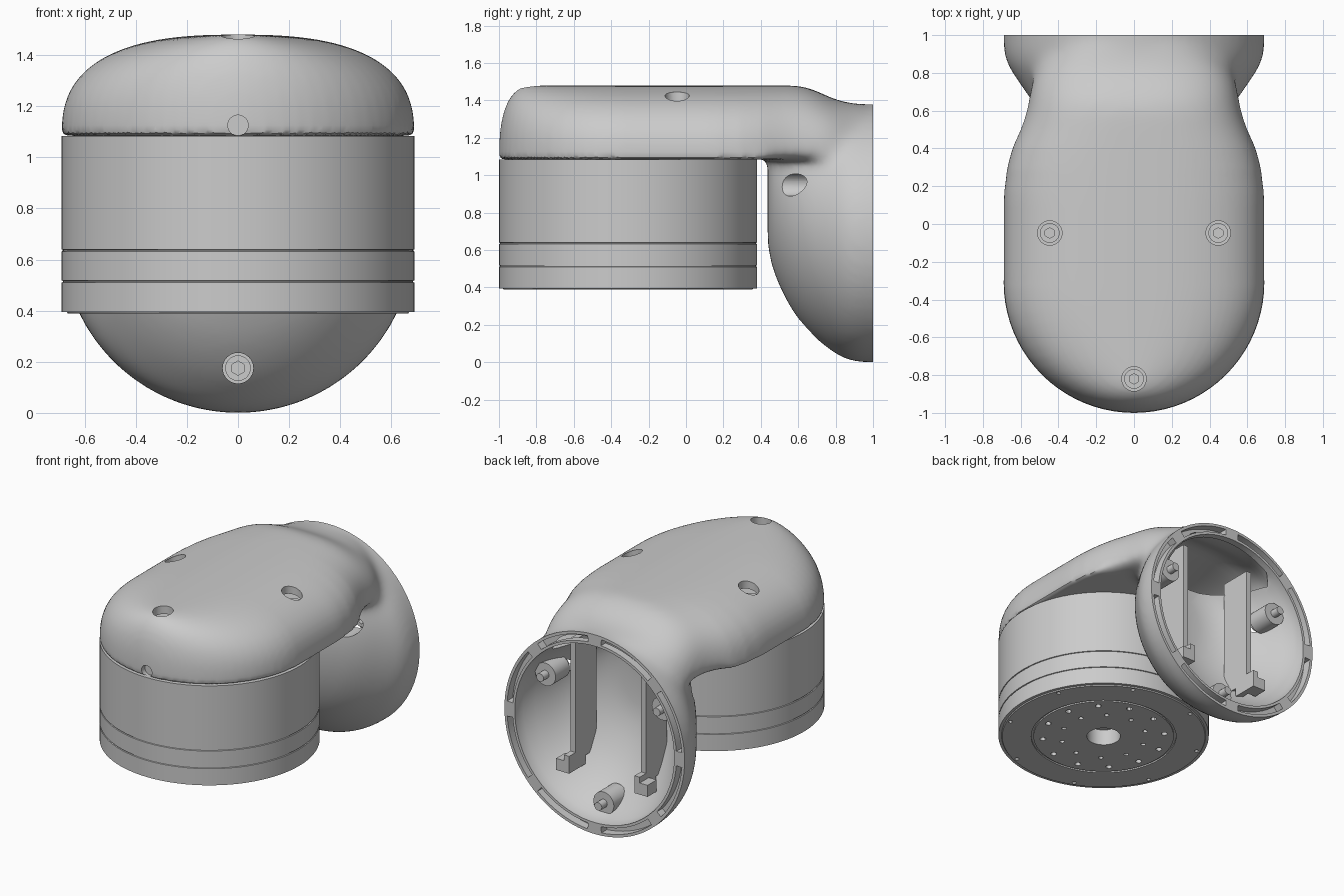
import bpy, bmesh, math
from mathutils import Matrix, Vector

if "Cube" in bpy.data.objects:
    bpy.data.objects.remove(bpy.data.objects["Cube"])


def interp(table, y):
    for (a, p), (b, q) in zip(table, table[1:]):
        if y <= b:
            return p + (q - p) * max(0, (y - a) / (b - a))
    return table[-1][1]


def make(name, bm):
    bmesh.ops.recalc_face_normals(bm, faces=bm.faces)
    me = bpy.data.meshes.new(name)
    bm.to_mesh(me)
    bm.free()
    ob = bpy.data.objects.new(name, me)
    bpy.context.collection.objects.link(ob)
    return ob


def loft(bm, rings):
    # rings are mirror-symmetric lists, so the ends close as quad strips
    vs = [[bm.verts.new(p) for p in r] for r in rings]
    n = len(vs[0])
    for a, b in zip(vs, vs[1:]):
        for i in range(n):
            j = (i + 1) % n
            bm.faces.new((a[i], a[j], b[j], b[i]))
    for r in (vs[0], vs[-1]):
        for i in range(n // 2 - 1):
            bm.faces.new((r[i], r[i + 1], r[n - 2 - i], r[n - 1 - i]))


def cylinders(name, items, axis, seg=32):
    # items: (x, y or z across the axis, start, end, radius)
    bm = bmesh.new()
    for u, v, a, b, r in items:
        mid = (a + b) / 2
        if axis == 'z':
            m = Matrix.Translation((u, v, mid))
        else:
            m = Matrix.Translation((u, mid, v)) @ Matrix.Rotation(math.pi / 2, 4, 'X')
        bmesh.ops.create_cone(bm, cap_ends=True, segments=seg, radius1=r, radius2=r,
                              depth=b - a, matrix=m)
    return make(name, bm)


def box(bm, lo, hi):
    lo, hi = Vector(lo), Vector(hi)
    m = Matrix.Translation((lo + hi) / 2) @ Matrix.Diagonal((*(hi - lo), 1))
    bmesh.ops.create_cube(bm, size=1, matrix=m)


def apply(ob, kind, **props):
    mod = ob.modifiers.new(kind, kind)
    for k, v in props.items():
        setattr(mod, k, v)
    bpy.context.view_layer.objects.active = ob
    bpy.ops.object.modifier_apply(modifier=mod.name)


def boolean(ob, other, op='DIFFERENCE'):
    apply(ob, 'BOOLEAN', object=other, operation=op, solver='MANIFOLD')
    bpy.data.objects.remove(other)


def smooth(ob, angle=35):
    bpy.ops.object.select_all(action='DESELECT')
    ob.select_set(True)
    bpy.context.view_layer.objects.active = ob
    bpy.ops.object.shade_smooth_by_angle(angle=math.radians(angle))


CY, R, N = -0.31, 0.69, 2.6
WIDTH = [(-.31, .69), (0.15, .69), (.3, .672), (.4, .645), (.5, .605), (.6, .57), (.7, .555), (.8, .53), (.95, .4)]
TOP = [(-1, 1.48), (.61, 1.48), (.67, 1.465), (.75, 1.425), (.82, 1.395), (.95, 1.375)]
# bowl stations: y, half width, bottom, top
BOWL = [(.437, .2, .63, 1.15), (.46, .3, .51, 1.25), (.5, .38, .405, 1.3), (.55, .45, .305, 1.33),
        (.6, .5, .23, 1.35), (.65, .54, .17, 1.365), (.7, .575, .12, 1.37), (.78, .63, .057, 1.37),
        (.85, .675, .015, 1.38), (.91, .69, 0, 1.38), (1.1, .69, 0, 1.38)]


def cap_solid(name, d, base):
    bm, rings = bmesh.new(), []
    ys = [.95 - i * .06 for i in range(21)]
    for k in range(19):
        th = math.radians(k * 88 / 18)
        sx, h = math.cos(th) ** (2 / N), math.sin(th) ** (2 / N)
        sy = .72 + .28 * sx
        half = [((interp(WIDTH, y) - d) * sx, y) for y in ys]
        for i in range(16):
            a = math.radians((i + .5) * 90 / 16)
            half.append(((R - d) * sx * math.cos(a), CY - (R - d) * sy * math.sin(a)))
        loop = half + [(-x, y) for x, y in reversed(half)]
        rings.append([(x, y, base + (interp(TOP, y) - d - base) * h) for x, y in loop])
    loft(bm, rings)
    return make(name, bm)


def bowl_solid(name, d):
    bm, rings = bmesh.new(), []
    for y, a, lo, hi in BOWL:
        c, b, n = (lo + hi) / 2, (hi - lo) / 2 - d, 64
        rings.append([((a - d) * math.sin((i + .5) * math.tau / n), y + d,
                       c + b * math.cos((i + .5) * math.tau / n)) for i in range(n)])
    loft(bm, rings)
    return make(name, bm)


# Elbow housing: cap and bowl blended into one smooth skin
shell = cap_solid("elbow_housing", 0, 1.084)
boolean(shell, bowl_solid("bowl", 0), 'UNION')
apply(shell, 'REMESH', mode='VOXEL', voxel_size=.018)
apply(shell, 'SMOOTH', factor=.5, iterations=4)
# extra smoothing only where the neck flows into the bowl
neck = shell.vertex_groups.new(name="neck")
for v in shell.data.vertices:
    w = min(1, max(0, (v.co.y - .4) / .12)) * min(1, max(0, (1 - v.co.y) / .12))
    if w > 0:
        neck.add([v.index], w, 'REPLACE')
apply(shell, 'SMOOTH', factor=.5, iterations=60, vertex_group="neck")
bm = bmesh.new()
box(bm, (-1, 1, -1), (1, 1.5, 2))
boolean(shell, make("rim_trim", bm))

# Hollow inside, motor opening
boolean(shell, bowl_solid("bowl_cavity", .08))
boolean(shell, cap_solid("cap_cavity", .055, 1.135))
boolean(shell, cylinders("motor_opening", [(0, CY, 1, 1.2, .62)], 'z', 64))

# Screw bosses and counterbores, three per flange
SPOTS = [(.515 * math.cos(math.radians(a)), .515 * math.sin(math.radians(a))) for a in (30, 150, 270)]
top = [(x, y + CY + .005) for x, y in SPOTS]
back = [(x, y + .69) for x, y in SPOTS]
boolean(shell, cylinders("cap_bosses", [(x, y, 1.12, 1.39 if y < -.5 else 1.34, .1) for x, y in top], 'z'), 'UNION')
boolean(shell, cylinders("bowl_bosses", [(x, z, .745, .9, .078) for x, z in back], 'y'), 'UNION')
boolean(shell, cylinders("cap_bores", [(x, y, 1.28, 1.7, .065) for x, y in top], 'z'))
boolean(shell, cylinders("bowl_bores", [(x, z, .45, .77, .06) for x, z in back], 'y'))
boolean(shell, cylinders("front_notch", [(0, 1.125, -1.1, -.96, .04)], 'y'))

# Arc slots in the open rim
bm = bmesh.new()
for k in range(8):
    arc = [math.radians(k * 45 + 22.5 - 18 + 36 * i / 10) for i in range(11)]
    loop = [(.67, a) for a in arc] + [(.628, a) for a in reversed(arc)]
    loft(bm, [[(r * math.cos(a), y, .69 + r * math.sin(a)) for r, a in loop] for y in (.94, 1.1)])
boolean(shell, make("rim_slots", bm))
smooth(shell)

# Recessed socket screws and the pins that show behind them
cap_screws = cylinders("cap_screws", [(x, y, 1.27, 1.34, .052) for x, y in top], 'z')
boolean(cap_screws, cylinders("hex", [(x, y, 1.305, 1.4, .028) for x, y in top], 'z', 6))
bowl_screws = cylinders("bowl_screws", [(x, z, .71, .78, .05) for x, z in back], 'y')
boolean(bowl_screws, cylinders("hex", [(x, z, .6, .74, .028) for x, z in back], 'y', 6))
pins = cylinders("screw_pins", [(x, z, .88, .96, .028) for x, z in back], 'y', 20)
for ob in (cap_screws, bowl_screws, pins):
    smooth(ob)

# Upright bracket plates inside the bowl
bm = bmesh.new()
for s in (-1, 1):
    for lo, hi in (((.25, .62, .38), (.29, .85, 1.22)), ((.25, .74, .32), (.29, .92, .44)),
                   ((.29, .82, .32), (.35, .92, .4))):
        xs = sorted((s * lo[0], s * hi[0]))
        box(bm, (xs[0], *lo[1:]), (xs[1], *hi[1:]))
make("bracket_plates", bm)

# Motor drum: turned profile with seam grooves and a central bore
PROFILE = [(0, .5), (.11, .5), (.11, .388), (.46, .388), (.46, .398), (.475, .398), (.475, .388),
           (.665, .388), (.67, .395), (.69, .395), (.69, .51), (.684, .512), (.684, .516), (.69, .518),
           (.69, .632), (.684, .634), (.684, .638), (.69, .64), (.69, 1.083), (0, 1.083)]
bm = bmesh.new()
vs = [bm.verts.new((r, 0, z)) for r, z in PROFILE]
edges = [bm.edges.new(p) for p in zip(vs, vs[1:])]
bmesh.ops.spin(bm, geom=vs + edges, cent=(0, 0, 0), axis=(0, 0, 1), angle=math.tau, steps=80)
bmesh.ops.remove_doubles(bm, verts=bm.verts, dist=1e-4)
bmesh.ops.translate(bm, verts=bm.verts, vec=(0, CY, 0))
motor = make("motor_drum", bm)
holes = []
for count, rad, size in ((12, .4, .02), (10, .28, .016), (8, .64, .014)):
    for i in range(count):
        a = math.tau * (i + .5) / count
        holes.append((rad * math.cos(a), CY + rad * math.sin(a), .3, .43, size))
boolean(motor, cylinders("flange_holes", holes, 'z', 12))
smooth(motor, 30)
